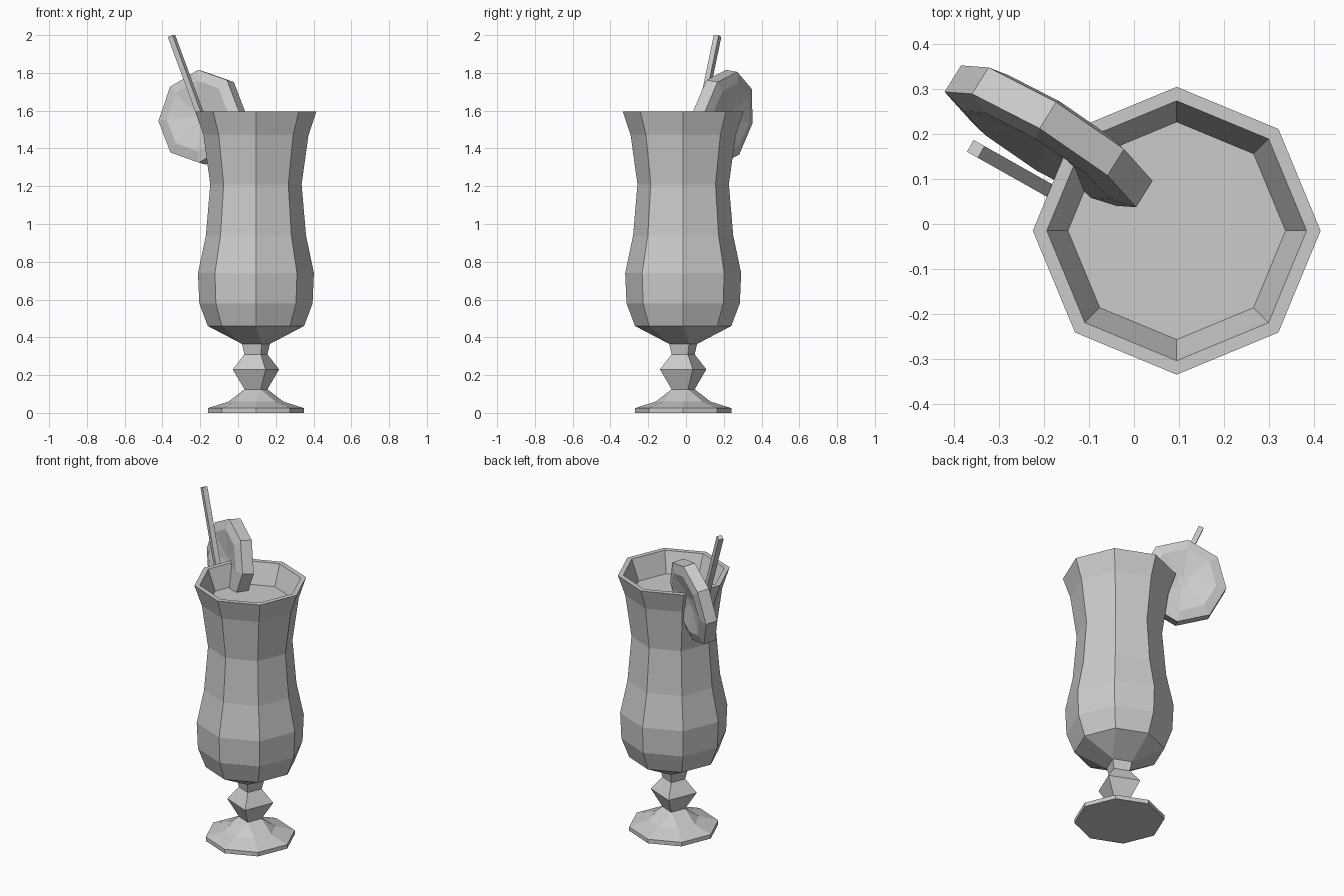
import bpy, bmesh
from math import sin, cos, pi, radians
from mathutils import Matrix, Vector

cube = bpy.data.objects.get("Cube")
if cube:
    bpy.data.objects.remove(cube, do_unlink=True)

grey = bpy.data.materials.new("grey")
grey.use_nodes = True
colour = (0.6, 0.6, 0.6, 1)
grey.diffuse_color = colour
grey.node_tree.nodes["Principled BSDF"].inputs["Base Color"].default_value = colour

SIDES = 8


def ring(radius, height, paired=False, turn=0.0):
    """Octagon of points; paired merges neighbours into a square."""
    points = []
    for i in range(SIDES):
        step = i - i % 2 + 0.5 if paired else i
        a = 2 * pi * step / SIDES + turn
        points.append(Vector((radius * cos(a), radius * sin(a), height)))
    return points


def loft(name, rings, matrix):
    """Skin a stack of rings, cap both ends and place the object."""
    bm = bmesh.new()
    loops = [[bm.verts.new(p) for p in r] for r in rings]
    for low, high in zip(loops, loops[1:]):
        for i in range(len(low)):
            j = (i + 1) % len(low)
            bm.faces.new((low[i], low[j], high[j], high[i]))
    bm.faces.new(loops[0][::-1])
    bm.faces.new(loops[-1])
    bmesh.ops.remove_doubles(bm, verts=bm.verts, dist=0.0005)
    bmesh.ops.recalc_face_normals(bm, faces=bm.faces)
    mesh = bpy.data.meshes.new(name)
    bm.to_mesh(mesh)
    bm.free()
    mesh.materials.append(grey)
    obj = bpy.data.objects.new(name, mesh)
    obj.matrix_world = matrix
    bpy.context.collection.objects.link(obj)
    return obj


# Footed glass: octagonal foot, square knobbed stem, octagonal bowl, drink surface
foot = [(0.255, 0), (0.255, 0.025), (0.145, 0.06)]
stem = [(0.066, 0.125), (0.133, 0.23), (0.066, 0.31), (0.08, 0.365)]
bowl = [(0.255, 0.46), (0.3, 0.58), (0.307, 0.74), (0.265, 0.94), (0.242, 1.21),
        (0.278, 1.47), (0.32, 1.595), (0.289, 1.595), (0.242, 1.47)]
rings = [ring(*p) for p in foot] + [ring(*p, paired=True) for p in stem]
rings += [ring(*p) for p in bowl]
loft("glass", rings, Matrix.Translation((0.095, -0.015, 0)))

# Fruit slice hung on the rim, with raised faces and shallow dished centres
turn = radians(6)
half = [(0.03, 0.02), (0.19, 0.05), (0.25, 0.035)]
rings = [ring(r, -t, turn=turn) for r, t in half]
rings += [ring(r, t, turn=turn) for r, t in reversed(half)]
place = (Matrix.Translation((-0.19, 0.195, 1.565)) @ Matrix.Rotation(radians(-32), 4, "Z")
         @ Matrix.Rotation(radians(-9), 4, "X") @ Matrix.Rotation(radians(90), 4, "X"))
loft("fruit_slice", rings, place)

# Square straw leaning out over the rim
top, bottom = Vector((-0.352, 0.167, 1.995)), Vector((-0.155, 0.056, 1.46))
axis = top - bottom
corners = [(-1, -1), (1, -1), (1, 1), (-1, 1)]
rings = [[Vector((x * 0.015, y * 0.015, z)) for x, y in corners] for z in (0, axis.length)]
aim = axis.to_track_quat("Z", "Y").to_matrix().to_4x4()
loft("straw", rings, Matrix.Translation(bottom) @ aim)
